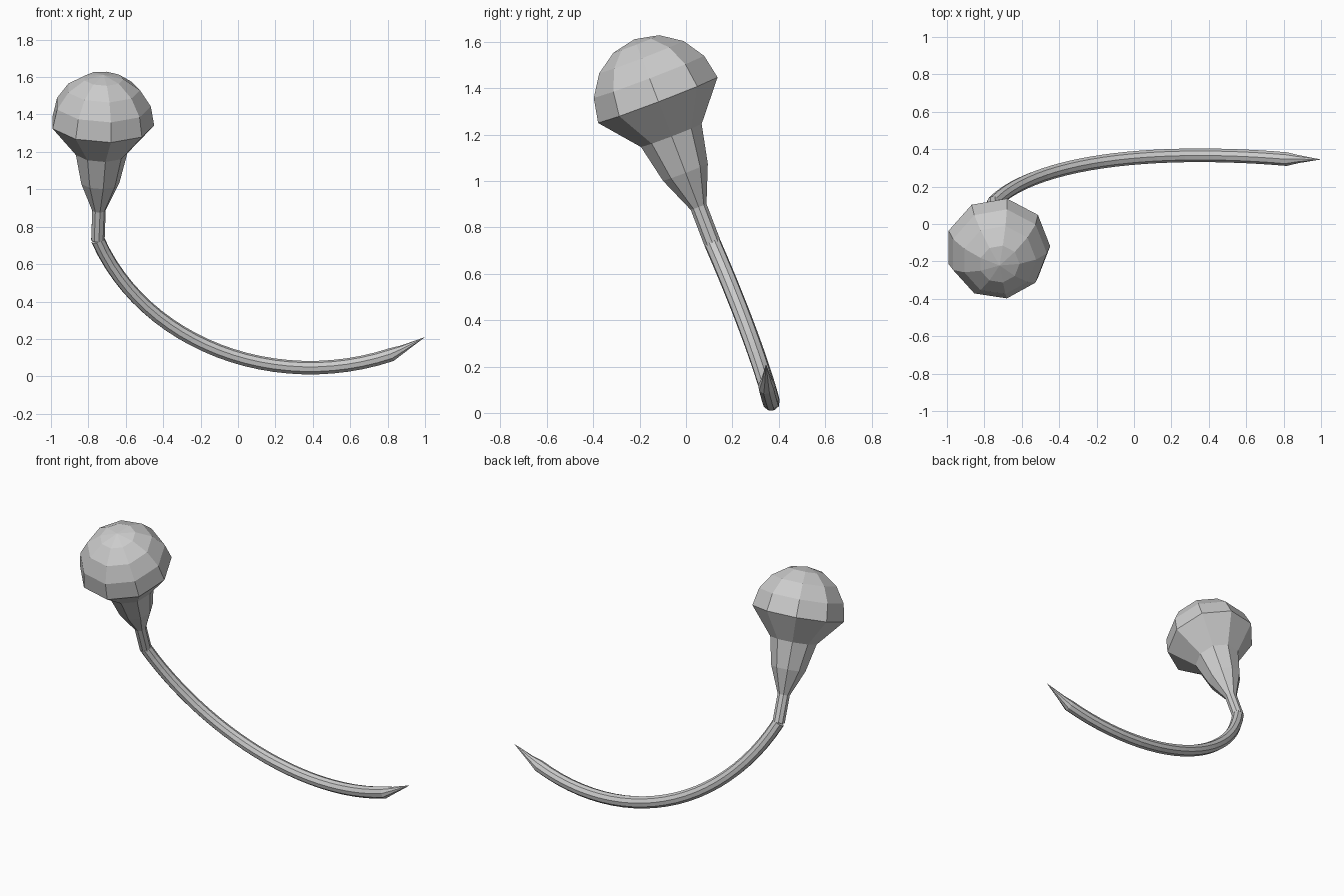
import bpy, bmesh, math
from mathutils import Vector

if "Cube" in bpy.data.objects:
    bpy.data.objects.remove(bpy.data.objects["Cube"])

SIDES = 9


def loft(name, points, radii, ref):
    """Flat-shaded nine-sided tube through points; radius 0 gives a pointed end."""
    bm = bmesh.new()
    rings = []
    u = Vector(ref)
    last = len(points) - 1
    for i, (p, r) in enumerate(zip(points, radii)):
        t = (points[min(i + 1, last)] - points[max(i - 1, 0)]).normalized()
        u = (u - t * u.dot(t)).normalized()
        v = t.cross(u)
        if r == 0:
            rings.append([bm.verts.new(p)])
            continue
        angles = [2 * math.pi * k / SIDES for k in range(SIDES)]
        rings.append([bm.verts.new(p + r * (math.cos(a) * u + math.sin(a) * v))
                      for a in angles])
    for a, b in zip(rings, rings[1:]):
        for k in range(SIDES):
            n = (k + 1) % SIDES
            if len(b) == 1:
                bm.faces.new((a[k], a[n], b[0]))
            else:
                bm.faces.new((a[k], a[n], b[n], b[k]))
    bm.faces.new(rings[0][::-1])
    bmesh.ops.recalc_face_normals(bm, faces=bm.faces)
    mesh = bpy.data.meshes.new(name)
    bm.to_mesh(mesh)
    bm.free()
    ob = bpy.data.objects.new(name, mesh)
    bpy.context.collection.objects.link(ob)
    return ob


# Head: flared neck under a hemispherical dome, along a tilted axis
joint = Vector((-0.75, 0.115, 0.73))
rim = Vector((-0.728, -0.122, 1.35))
axis = (rim - joint).normalized()
rim_t = (rim - joint).length
profile = [(0, 0.037), (0.17, 0.037), (0.33, 0.105), (0.5, 0.142)]
R = 0.28
for k in range(5):
    a = math.radians(22.5 * k)
    profile.append((rim_t + R * math.sin(a), R * math.cos(a) if k < 4 else 0))
loft("head", [joint + axis * t for t, r in profile],
     [r for t, r in profile], (1, 0, 0))

# Tail: long curved tube ending in a thin point
c = [joint, Vector((-0.5, 0.36, 0.17)), Vector((0.2, 0.40, -0.09)),
     Vector((0.82, 0.347, 0.115))]
N = 24
path = []
for i in range(N + 1):
    t = i / N
    s = 1 - t
    path.append(s**3 * c[0] + 3 * s * s * t * c[1]
                + 3 * s * t * t * c[2] + t**3 * c[3])
radii = [0.037] * (N + 1)
path += [Vector((0.88, 0.347, 0.145)), Vector((1.0, 0.345, 0.21))]
radii += [0.022, 0]
loft("tail", path, radii, (0, 1, 0))
